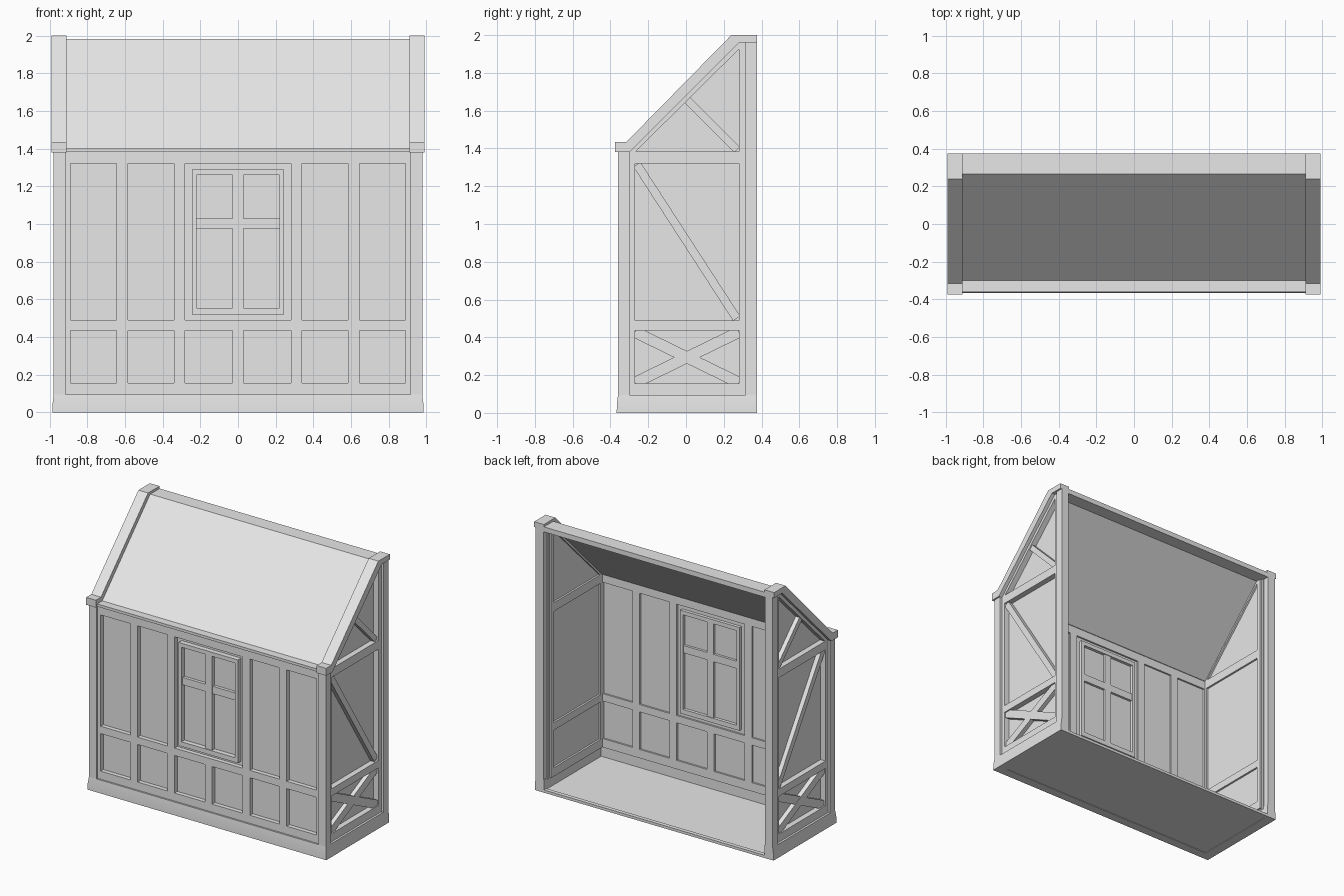
import bpy
import bmesh
from math import hypot, radians

cube = bpy.data.objects.get("Cube")
if cube:
    bpy.data.objects.remove(cube, do_unlink=True)

GREY = (0.8, 0.8, 0.8, 1)
mat = bpy.data.materials.new("plain grey")
mat.use_nodes = True
mat.diffuse_color = GREY
mat.node_tree.nodes["Principled BSDF"].inputs["Base Color"].default_value = GREY


def finish(name, bm, mirror=False):
    bmesh.ops.recalc_face_normals(bm, faces=bm.faces)
    mesh = bpy.data.meshes.new(name)
    bm.to_mesh(mesh)
    bm.free()
    mesh.materials.append(mat)
    obj = bpy.data.objects.new(name, mesh)
    bpy.context.collection.objects.link(obj)
    if mirror:
        obj.modifiers.new("mirror", 'MIRROR').use_axis[0] = True
    return obj


def prisms(name, solids, mirror=False):
    """Each solid is (outline in y and z, x start, x end)."""
    bm = bmesh.new()
    for outline, x0, x1 in solids:
        rings = [[bm.verts.new((x, y, z)) for y, z in outline] for x in (x0, x1)]
        for ring in rings:
            bm.faces.new(ring)
        n = len(outline)
        for i in range(n):
            j = (i + 1) % n
            bm.faces.new((rings[0][i], rings[0][j], rings[1][j], rings[1][i]))
    return finish(name, bm, mirror)


def rect(y0, y1, z0, z1):
    return [(y0, z0), (y1, z0), (y1, z1), (y0, z1)]


def bar(a, b, width):
    """Outline of a straight timber from a to b."""
    dy, dz = b[0] - a[0], b[1] - a[1]
    k = width / 2 / hypot(dy, dz)
    oy, oz = -dz * k, dy * k
    return [(a[0] + oy, a[1] + oz), (b[0] + oy, b[1] + oz),
            (b[0] - oy, b[1] - oz), (a[0] - oy, a[1] - oz)]


# Flared skirt around the front and both sides
bm = bmesh.new()
rings = []
for z, x, y in ((0, 0.985, -0.367), (0.045, 0.984, -0.366), (0.095, 0.978, -0.36)):
    plan = [(-x, 0.375), (-x, y), (x, y), (x, 0.375),
            (0.91, 0.375), (0.91, -0.3), (-0.91, -0.3), (-0.91, 0.375)]
    rings.append([bm.verts.new((px, py, z)) for px, py in plan])
bm.faces.new(rings[0])
bm.faces.new(rings[-1])
for low, high in zip(rings, rings[1:]):
    for i in range(len(low)):
        j = (i + 1) % len(low)
        bm.faces.new((low[i], low[j], high[j], high[i]))
skirt = finish("skirt", bm)
bpy.context.view_layer.objects.active = skirt
skirt.select_set(True)
bpy.ops.object.shade_smooth_by_angle(angle=radians(30))

# Floor and its back lip
prisms("floor", [(rect(-0.31, 0.35, 0.004, 0.014), -0.92, 0.92)])
prisms("floor_back_lip", [(rect(0.345, 0.375, 0, 0.02), -0.91, 0.91)])

# Corner posts; the rear ones rise to the ridge
prisms("front_post", [(rect(-0.36, -0.3, 0.09, 1.39), 0.915, 0.978)], True)
prisms("back_post", [(rect(0.315, 0.375, 0.09, 1.97), 0.915, 0.978)], True)

# Front wall
prisms("front_panel", [(rect(-0.315, -0.303, 0.08, 1.385), -0.92, 0.92)])
FRONT, INNER = -0.347, -0.29
rails = [(0.09, 0.155), (0.435, 0.49), (1.32, 1.385)]
prisms("front_rails", [(rect(FRONT, INNER, a, b), -0.918, 0.918) for a, b in rails])
studs = [(rect(FRONT, INNER, 0.155, 1.32), s * c - 0.03, s * c + 0.03)
         for s in (-1, 1) for c in (0.31, 0.615)]
studs += [(rect(FRONT, INNER, 0.155, 1.32), min(s * 0.89, s * 0.918), max(s * 0.89, s * 0.918))
          for s in (-1, 1)]
studs.append((rect(FRONT, INNER, 0.155, 0.435), -0.03, 0.03))
prisms("front_studs", studs)

# Window with a mullion and a set-back crossbar
prisms("window_frame", [
    (rect(-0.352, -0.28, 0.52, 0.555), -0.245, 0.245),
    (rect(-0.352, -0.28, 1.26, 1.29), -0.245, 0.245),
    (rect(-0.352, -0.28, 0.555, 1.26), -0.245, -0.22),
    (rect(-0.352, -0.28, 0.555, 1.26), 0.22, 0.245)])
prisms("window_mullion", [(rect(-0.345, -0.285, 0.555, 1.26), -0.028, 0.028)])
prisms("window_crossbar", [
    (rect(-0.338, -0.285, 0.975, 1.03), -0.22, -0.028),
    (rect(-0.338, -0.285, 0.975, 1.03), 0.028, 0.22)])

# Side walls: panel, frame, rails and braces
prisms("side_panel", [([(-0.31, 0.08), (0.33, 0.08), (0.33, 1.96), (0.28, 1.96),
                        (-0.31, 1.38)], 0.907, 0.92)], True)
OUT, IN = 0.962, 0.893
prisms("side_frame", [
    (rect(-0.3, -0.27, 0.09, 1.38), IN, OUT),
    (rect(0.28, 0.315, 0.09, 1.96), IN, OUT),
    ([(-0.31, 1.38), (-0.27, 1.38), (0.285, 1.93), (0.285, 1.965)], IN, OUT)], True)
prisms("side_rails", [(rect(-0.27, 0.28, a, b), IN, OUT) for a, b in rails], True)
prisms("side_braces", [
    (bar((-0.26, 1.315), (0.268, 0.5), 0.045), 0.915, 0.952),
    (bar((0.0, 1.663), (0.27, 1.393), 0.04), 0.915, 0.952),
    (bar((-0.27, 0.428), (0.28, 0.16), 0.06), 0.915, 0.953),
    (bar((-0.27, 0.16), (0.28, 0.428), 0.06), 0.915, 0.951)], True)

# Sloping roof with eave and ridge, closed by raised gable copings
prisms("roof", [([(-0.36, 1.382), (-0.36, 1.402), (-0.3, 1.402), (0.265, 1.982),
                  (0.375, 1.982), (0.375, 1.945), (0.278, 1.945), (-0.285, 1.382)],
                 -0.915, 0.915)])
prisms("gable_coping", [([(-0.375, 1.38), (-0.375, 1.435), (-0.315, 1.435), (0.24, 2.0),
                          (0.375, 2.0), (0.375, 1.96), (0.28, 1.96), (-0.3, 1.38)],
                         0.91, 0.99)], True)
